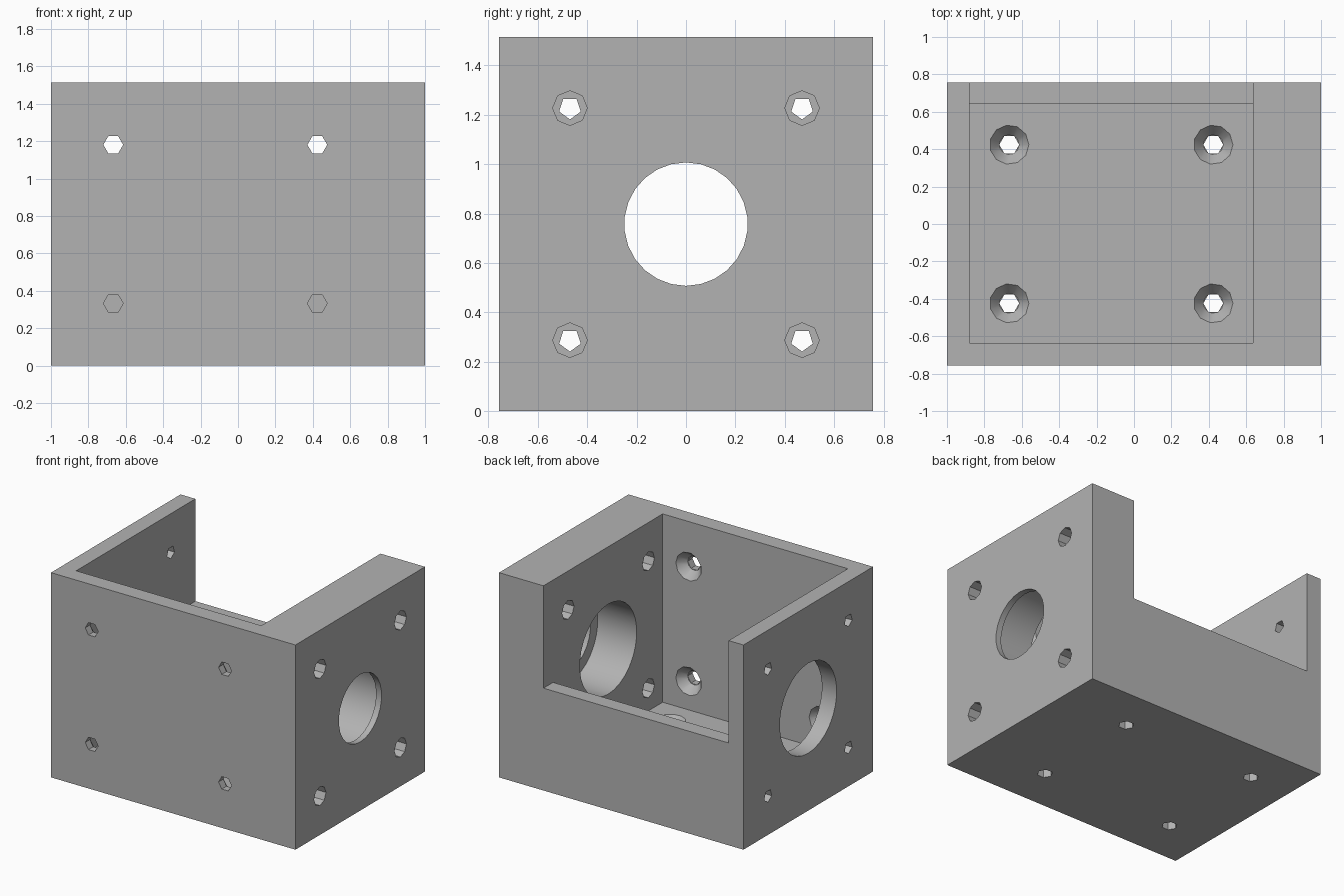
import bpy
import math
from mathutils import Matrix, Vector

if "Cube" in bpy.data.objects:
    bpy.data.objects.remove(bpy.data.objects["Cube"])

HALF_X, HALF_Y, HEIGHT = 1.0, 0.757, 1.514
WALL = 0.121
MID_Z = HEIGHT / 2
INNER_LEFT = 0.636          # inner face of the thick bearing wall
INNER_RIGHT = -HALF_X + WALL
INNER_Y = HALF_Y - WALL
LIP_Y = 0.645               # inner face of the low back wall
BEARING_LIP = 0.045

# Material
grey = bpy.data.materials.new("plain grey")
grey.use_nodes = True
colour = (0.45, 0.45, 0.45, 1)
grey.diffuse_color = colour
grey.node_tree.nodes["Principled BSDF"].inputs["Base Color"].default_value = colour


def box(name, low, high):
    low, high = Vector(low), Vector(high)
    bpy.ops.mesh.primitive_cube_add(size=1, location=(low + high) / 2)
    ob = bpy.context.object
    ob.name = name
    ob.scale = high - low
    bpy.ops.object.transform_apply(location=True, rotation=True, scale=True)
    return ob


def drill(start, end, r1, r2, sides, spoke):
    """Tapered prism from start to end with one corner along spoke."""
    start, end = Vector(start), Vector(end)
    z = (end - start).normalized()
    x = Vector(spoke)
    y = z.cross(x)
    # A cone primitive starts its first corner on local +y
    turn = Matrix((y.cross(z), y, z)).transposed() @ Matrix.Rotation(-math.pi / 2, 3, "Z")
    bpy.ops.mesh.primitive_cone_add(vertices=sides, radius1=r1, radius2=r2,
                                    depth=(end - start).length)
    ob = bpy.context.object
    ob.name = "hole_cutter"
    ob.matrix_world = Matrix.Translation((start + end) / 2) @ turn.to_4x4()
    return ob


def cut(target, cutter):
    mod = target.modifiers.new("cut", "BOOLEAN")
    mod.operation = "DIFFERENCE"
    mod.solver = "EXACT"
    mod.object = cutter
    bpy.context.view_layer.update()
    bpy.ops.object.select_all(action="DESELECT")
    bpy.context.view_layer.objects.active = target
    target.select_set(True)
    bpy.ops.object.modifier_apply(modifier=mod.name)
    bpy.data.objects.remove(cutter)


# Block with an open-topped cavity and a lowered back wall
bracket = box("motor_bracket", (-HALF_X, -HALF_Y, 0), (HALF_X, HALF_Y, HEIGHT))
cut(bracket, box("cavity_cutter", (INNER_RIGHT, -INNER_Y, WALL), (INNER_LEFT, LIP_Y, 2)))
cut(bracket, box("notch_cutter", (INNER_RIGHT, 0, MID_Z), (INNER_LEFT, 1, 2)))

# Shaft hole, bearing pocket and motor boss hole
down = (0, 0, -1)
cut(bracket, drill((0.5, 0, MID_Z), (1.1, 0, MID_Z), 0.25, 0.25, 26, down))
cut(bracket, drill((0.5, 0, MID_Z), (1 - BEARING_LIP, 0, MID_Z), 0.333, 0.333, 30, down))
cut(bracket, drill((-1.1, 0, MID_Z), (-0.7, 0, MID_Z), 0.333, 0.333, 30, down))

# Motor screw holes, with wider access holes through the thick wall
for y in (-0.47, 0.47):
    for z in (MID_Z - 0.47, MID_Z + 0.47):
        cut(bracket, drill((0.5, y, z), (1.1, y, z), 0.07, 0.07, 8, down))
        cut(bracket, drill((-1.1, y, z), (-0.7, y, z), 0.046, 0.046, 5, down))

# Countersunk mounting holes in the floor and the front wall
SINK = 0.065
EXTRA = 0.01
slope = (0.105 - 0.053) / SINK
for x in (-0.667, 0.424):
    for s in (-0.424, 0.424):
        for point in (lambda d: (x, s, d), lambda d: (x, d - HALF_Y, MID_Z + s)):
            cut(bracket, drill(point(-0.1), point(0.2), 0.053, 0.053, 6, (1, 0, 0)))
            cut(bracket, drill(point(WALL - SINK), point(WALL + EXTRA), 0.053,
                               0.105 + slope * EXTRA, 11, (1, 0, 0)))

# Finish
bracket.data.materials.clear()
bracket.data.materials.append(grey)
for face in bracket.data.polygons:
    face.material_index = 0
bpy.ops.object.shade_smooth_by_angle(angle=math.radians(30))
